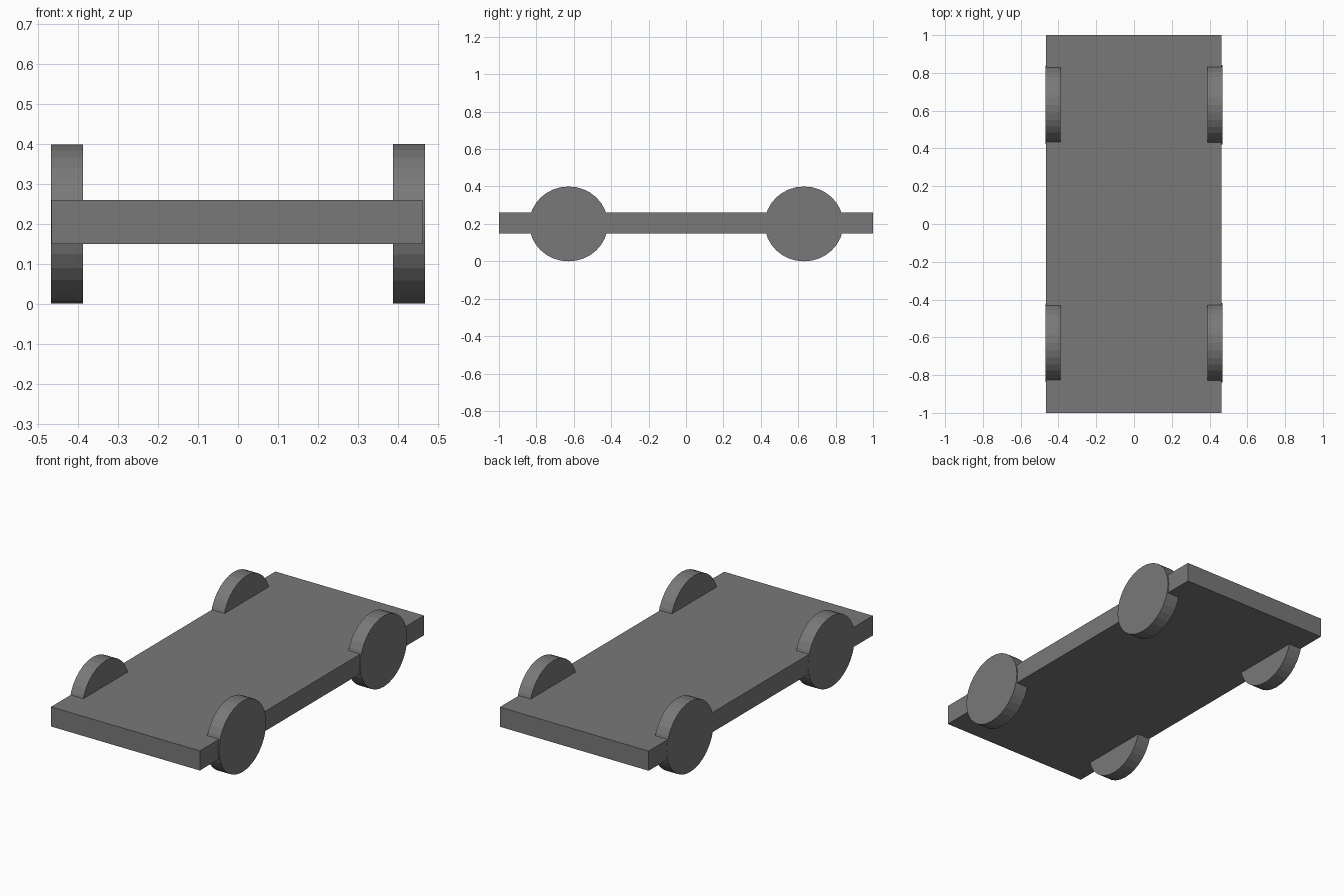
import bpy
import math

if "Cube" in bpy.data.objects:
    bpy.data.objects.remove(bpy.data.objects["Cube"])

# Dark grey paint shared by every part
paint = bpy.data.materials.new("dark_grey")
paint.diffuse_color = (0.19, 0.19, 0.19, 1)
paint.use_nodes = True
paint.node_tree.nodes["Principled BSDF"].inputs["Base Color"].default_value = paint.diffuse_color


def finish(ob, name, scale):
    ob.name = name
    ob.scale = scale
    bpy.ops.object.transform_apply(location=False, rotation=True, scale=True)
    ob.data.materials.append(paint)


def slab(name, x0, x1, y0, y1, z0, z1):
    bpy.ops.mesh.primitive_cube_add(
        size=1, location=((x0 + x1) / 2, (y0 + y1) / 2, (z0 + z1) / 2))
    finish(bpy.context.object, name, (x1 - x0, y1 - y0, z1 - z0))


def wheel(name, x, y, ry, rz):
    # the axle is the cylinder's local z; local x is up, local y is along the car
    bpy.ops.mesh.primitive_cylinder_add(
        vertices=32, radius=1, depth=0.08,
        location=(x, y, 0.2), rotation=(0, math.pi / 2, 0))
    finish(bpy.context.object, name, (rz, ry, 1))


# Flat chassis board
slab("chassis", -0.467, 0.462, -1, 1, 0.149, 0.26)

# Four thick disc wheels, half sunk into the board, slightly longer than tall
for end, y in (("front", -0.628), ("rear", 0.631)):
    wheel(end + "_left_wheel", -0.428, y, 0.208, 0.199)
    wheel(end + "_right_wheel", 0.428, y, 0.21, 0.2)
